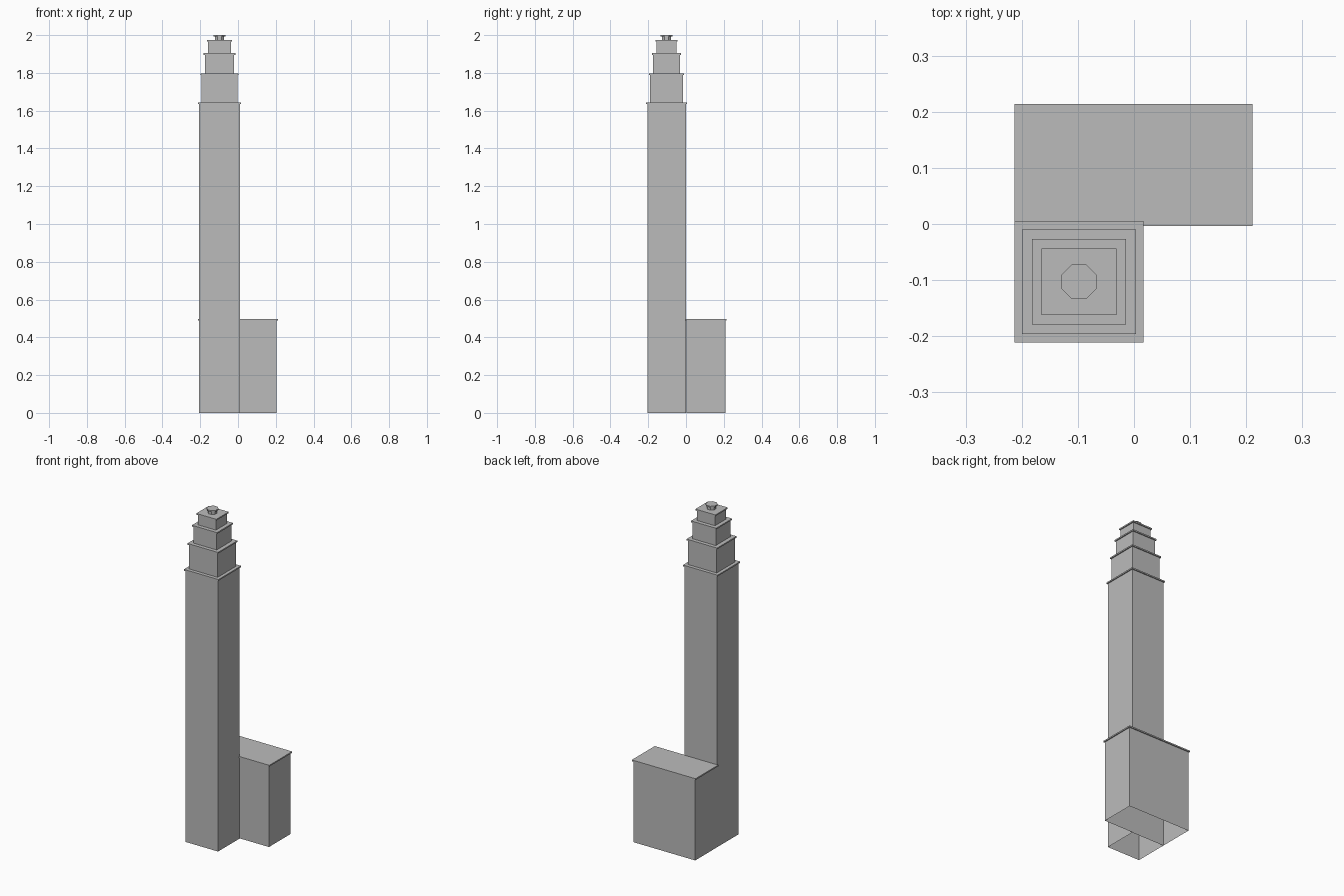
import bpy, bmesh, math

cube = bpy.data.objects.get("Cube")
if cube:
    bpy.data.objects.remove(cube, do_unlink=True)

grey = bpy.data.materials.new("stone_grey")
grey.use_nodes = True
grey.diffuse_color = (0.5, 0.5, 0.5, 1)
grey.node_tree.nodes["Principled BSDF"].inputs["Base Color"].default_value = (0.5, 0.5, 0.5, 1)

LIP = 0.006      # overhang of each roof rim
RIM = 0.008      # thickness of each roof rim


def finish(bm, name):
    mesh = bpy.data.meshes.new(name)
    bm.to_mesh(mesh)
    bm.free()
    mesh.materials.append(grey)
    obj = bpy.data.objects.new(name, mesh)
    bpy.context.collection.objects.link(obj)
    return obj


def prism(name, centre, half, z0, z1, sides=4, open_bottom=False):
    """Upright prism; half gives the flat-to-flat half sizes in x and y."""
    bm = bmesh.new()
    r = 1 / math.cos(math.pi / sides)
    ring = []
    for i in range(sides):
        a = math.tau * (i + 0.5) / sides
        ring.append(bm.verts.new((centre[0] + half[0] * r * math.cos(a),
                                  centre[1] + half[1] * r * math.sin(a), z0)))
    base = bm.faces.new(ring)
    top = bmesh.ops.extrude_face_region(bm, geom=[base], use_keep_orig=True)
    for v in top["geom"]:
        if isinstance(v, bmesh.types.BMVert):
            v.co.z = z1
    bmesh.ops.recalc_face_normals(bm, faces=bm.faces)
    if open_bottom:
        low = [f for f in bm.faces if all(abs(v.co.z - z0) < 1e-5 for v in f.verts)]
        bmesh.ops.delete(bm, geom=low, context='FACES_ONLY')
    return finish(bm, name)


def block(name, centre, half, z0, z1, open_bottom=False):
    """Block with a thin overhanging roof rim; half is measured at the rim."""
    body = (half[0] - LIP, half[1] - LIP)
    prism(name, centre, body, z0, z1 - RIM / 2, open_bottom=open_bottom)
    prism(name + "_roof_rim", centre, half, z1 - RIM, z1)


# Low wing behind the tower
block("low_wing", (-0.001, 0.105), (0.212, 0.109), 0, 0.496, True)

# Tower shaft and its stepped upper tiers
AXIS = (-0.098, -0.103)
block("tower_shaft", AXIS, (0.115, 0.108), 0, 1.642, True)
tiers = [("lower_tier", 0.1015, 0.093, 1.642, 1.796),
         ("middle_tier", 0.0835, 0.0765, 1.796, 1.904),
         ("upper_tier", 0.0665, 0.059, 1.904, 1.973)]
for name, hx, hy, z0, z1 in tiers:
    block(name, AXIS, (hx, hy), z0, z1)

# Octagonal drum with a wider cap
prism("roof_drum", AXIS, (0.024, 0.024), 1.973, 1.994, 8)
prism("roof_drum_cap", AXIS, (0.031, 0.031), 1.992, 2.0, 8)
